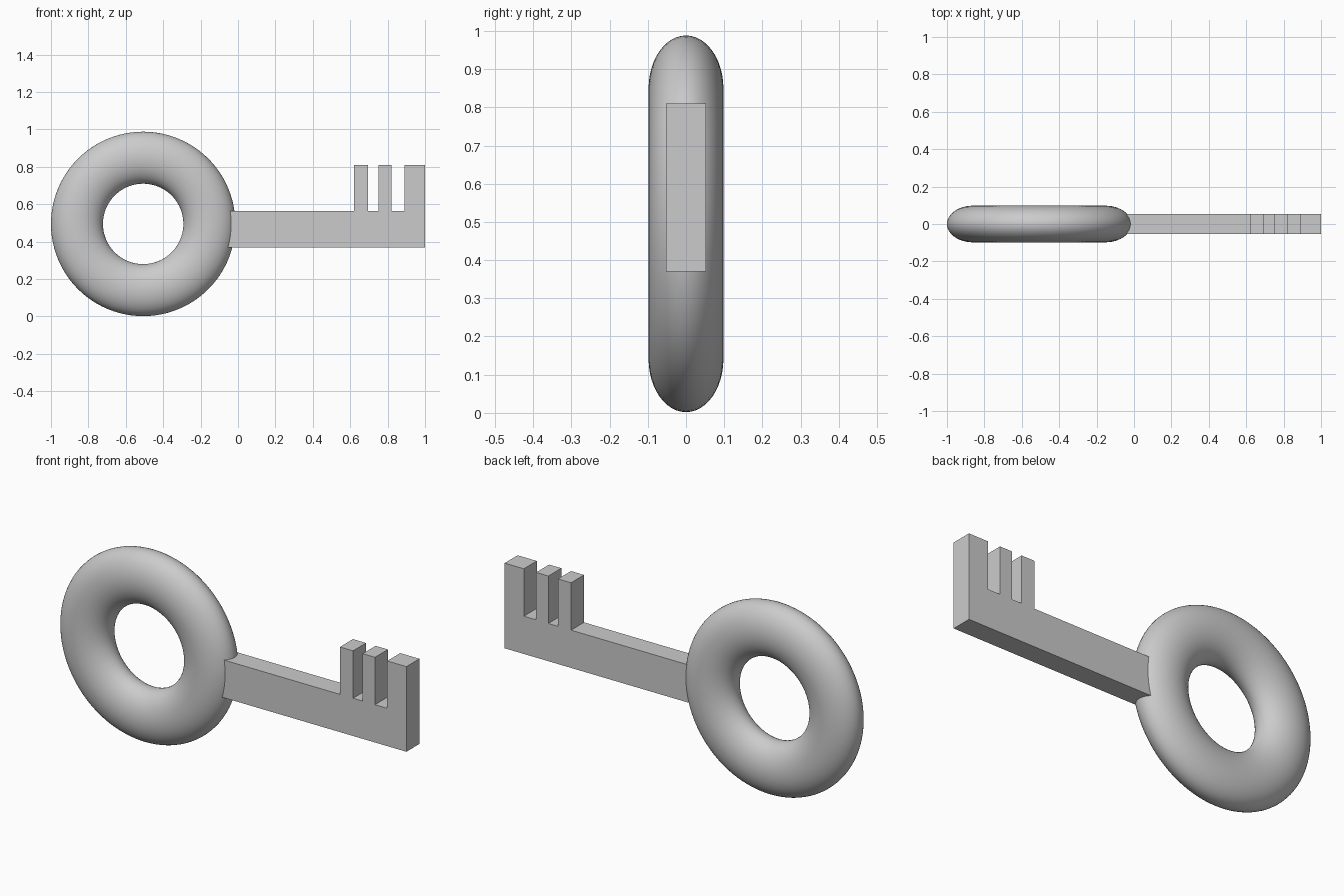
import bpy, bmesh, math

cube = bpy.data.objects.get("Cube")
if cube:
    bpy.data.objects.remove(cube, do_unlink=True)

# Single grey metal
metal = bpy.data.materials.new("grey_metal")
metal.use_nodes = True
grey = (0.6, 0.6, 0.6, 1)
metal.diffuse_color = grey
metal.node_tree.nodes["Principled BSDF"].inputs["Base Color"].default_value = grey

# Ring handle: a torus standing upright, flattened front to back
MAJOR, MINOR, HALF_DEPTH = 0.354, 0.139, 0.098
bpy.ops.mesh.primitive_torus_add(
    major_radius=MAJOR, minor_radius=MINOR, major_segments=96, minor_segments=48,
    location=(-0.507, 0, MAJOR + MINOR + 0.002), rotation=(math.pi / 2, 0, 0))
ring = bpy.context.object
ring.name = "ring_handle"
ring.scale.z = HALF_DEPTH / MINOR
bpy.ops.object.transform_apply(location=False, rotation=True, scale=True)
ring.data.materials.append(metal)
bpy.ops.object.shade_smooth()

# Shaft and teeth: one side profile, extruded through the thickness
SHAFT_START, BOTTOM, TOP, TOOTH_TOP = -0.15, 0.37, 0.565, 0.81
HALF_THICK = 0.053
teeth = [(0.62, 0.695), (0.75, 0.82), (0.89, 1.0)]
profile = [(SHAFT_START, BOTTOM), (1.0, BOTTOM)]
for left, right in reversed(teeth):
    profile += [(right, TOP), (right, TOOTH_TOP), (left, TOOTH_TOP), (left, TOP)]
profile.remove((1.0, TOP))
profile.append((SHAFT_START, TOP))

bm = bmesh.new()
face = bm.faces.new([bm.verts.new((x, -HALF_THICK, z)) for x, z in profile])
extruded = bmesh.ops.extrude_face_region(bm, geom=[face], use_keep_orig=True)
moved = [v for v in extruded["geom"] if isinstance(v, bmesh.types.BMVert)]
bmesh.ops.translate(bm, verts=moved, vec=(0, 2 * HALF_THICK, 0))
bmesh.ops.recalc_face_normals(bm, faces=bm.faces)
mesh = bpy.data.meshes.new("shaft_with_teeth")
bm.to_mesh(mesh)
bm.free()
mesh.materials.append(metal)
bpy.context.collection.objects.link(bpy.data.objects.new("shaft_with_teeth", mesh))
